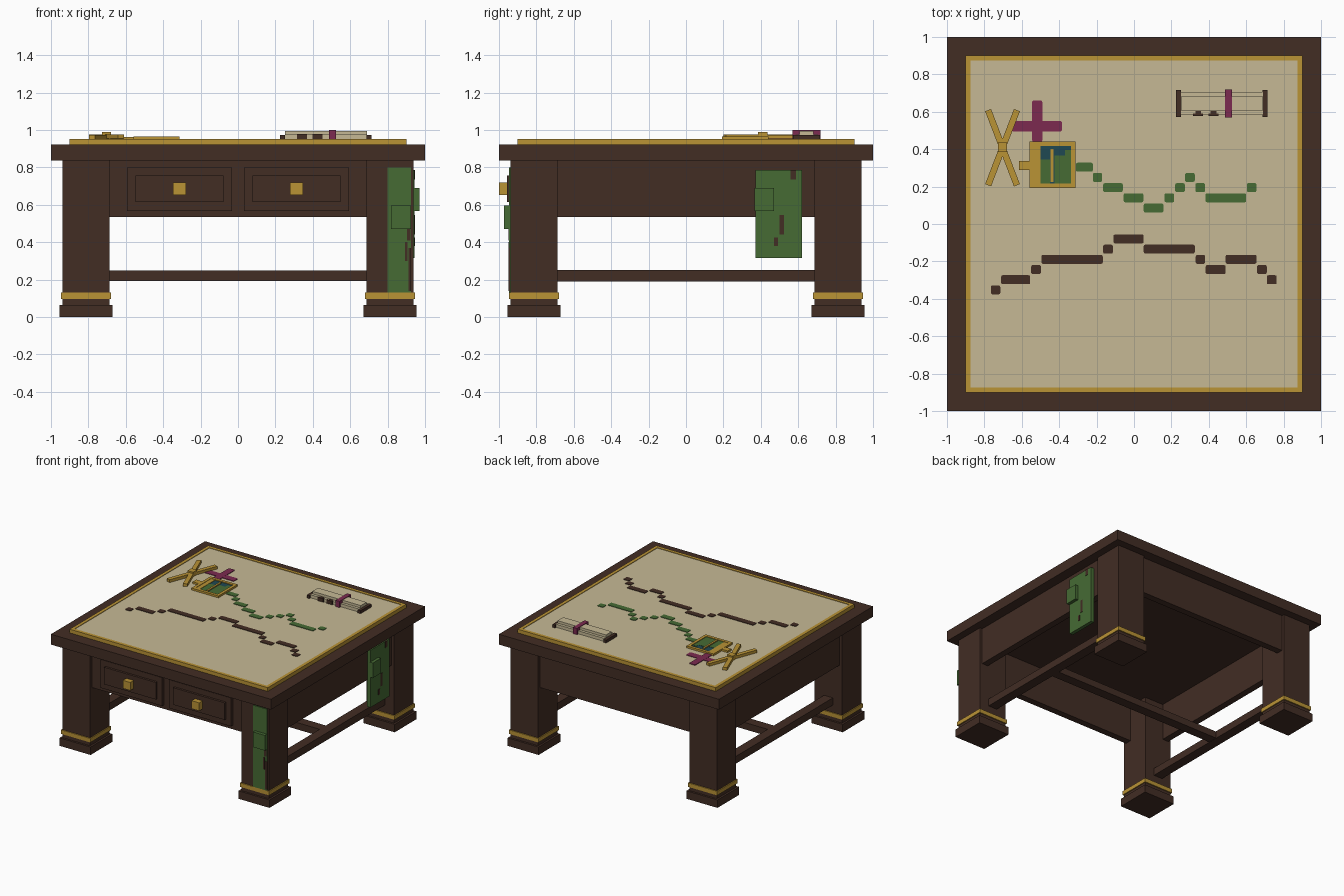
import bpy, bmesh, math
from mathutils import Matrix, Vector

old = bpy.data.objects.get("Cube")
if old:
    bpy.data.objects.remove(old, do_unlink=True)


def srgb(v):
    v /= 255
    return v / 12.92 if v < 0.04 else ((v + 0.055) / 1.055) ** 2.4


def material(name, r, g, b):
    m = bpy.data.materials.new(name)
    m.use_nodes = True
    col = (srgb(r), srgb(g), srgb(b), 1)
    m.diffuse_color = col
    bsdf = m.node_tree.nodes["Principled BSDF"]
    bsdf.inputs["Base Color"].default_value = col
    bsdf.inputs["Roughness"].default_value = 0.9
    return m


WOOD = material("dark wood", 66, 45, 36)
GOLD = material("brass", 186, 147, 53)
PAPER = material("parchment", 198, 185, 149)
GREEN = material("moss green", 70, 107, 52)
PURPLE = material("plum", 124, 42, 80)
TEAL = material("deep teal", 30, 72, 82)


def boxes(name, mat, spans, bevel=0):
    """One object made of boxes, each given as (x0, x1, y0, y1, z0, z1)."""
    bm = bmesh.new()
    for x0, x1, y0, y1, z0, z1 in spans:
        mid = Vector((x0 + x1, y0 + y1, z0 + z1)) / 2
        size = Matrix.Diagonal((x1 - x0, y1 - y0, z1 - z0, 1))
        made = bmesh.ops.create_cube(bm, size=1, matrix=Matrix.Translation(mid) @ size)
        if bevel:
            upright = {e for v in made["verts"] for e in v.link_edges
                       if abs(e.verts[0].co.z - e.verts[1].co.z) > 1e-4}
            bmesh.ops.bevel(bm, geom=list(upright), offset=bevel, segments=2,
                            profile=0.5, affect="EDGES")
    me = bpy.data.meshes.new(name)
    bm.to_mesh(me)
    bm.free()
    ob = bpy.data.objects.new(name, me)
    me.materials.append(mat)
    bpy.context.collection.objects.link(ob)
    return ob


def square(name, mat, cx, cy, half, z0, z1):
    return boxes(name, mat, [(cx - half, cx + half, cy - half, cy + half, z0, z1)])


def rim(name, mat, x0, x1, y0, y1, w, z0, z1):
    return boxes(name, mat, [
        (x0, x1, y0, y0 + w, z0, z1), (x0, x1, y1 - w, y1, z0, z1),
        (x0, x0 + w, y0 + w, y1 - w, z0, z1), (x1 - w, x1, y0 + w, y1 - w, z0, z1)])


# Table top with brass border and map sheet
square("table_top", WOOD, 0, 0, 1, 0.837, 0.922)
rim("brass_border", GOLD, -0.9, 0.9, -0.9, 0.9, 0.027, 0.922, 0.952)
square("map_sheet", PAPER, 0, 0, 0.873, 0.922, 0.948)

# Four legs with feet and brass collars
for sx, side in ((-1, "right"), (1, "left")):
    for sy, end in ((-1, "front"), (1, "back")):
        x, y, tag = sx * 0.813, sy * 0.813, f"{end}_{side}"
        square(f"leg_{tag}", WOOD, x, y, 0.125, 0.06, 0.837)
        square(f"foot_{tag}", WOOD, x, y, 0.141, 0, 0.065)
        square(f"collar_{tag}", GOLD, x, y, 0.133, 0.097, 0.13)

# Aprons and H-shaped stretcher
L = 0.69
for s, side, end in ((-1, "right", "front"), (1, "left", "back")):
    a, b = sorted((s * 0.86, s * 0.915))
    boxes(f"apron_{end}", WOOD, [(-L, L, a, b, 0.535, 0.837)])
    boxes(f"apron_{side}", WOOD, [(a, b, -L, L, 0.535, 0.837)])
    boxes(f"stretcher_{side}", WOOD,
          [(s * 0.813 - 0.04, s * 0.813 + 0.04, -L, L, 0.19, 0.25)])
boxes("cross_stretcher", WOOD, [(-0.773, 0.773, -0.04, 0.04, 0.192, 0.248)])

# Two drawers with raised panels and square knobs
for s, side in ((-1, "right"), (1, "left")):
    c = s * 0.313
    boxes(f"drawer_{side}", WOOD, [(c - 0.28, c + 0.28, -0.938, -0.9, 0.567, 0.80)])
    boxes(f"drawer_panel_{side}", WOOD, [(c - 0.235, c + 0.235, -0.956, -0.93, 0.615, 0.755)])
    boxes(f"drawer_knob_{side}", GOLD, [(c - 0.034, c + 0.034, -1, -0.95, 0.652, 0.718)])

# Routes drawn on the map as runs of cells: (first x, last x, row)
STEP = 0.0545
green_runs = [(-0.31, -0.22, 3), (-0.22, -0.17, 2), (-0.165, -0.06, 1), (-0.055, 0.05, 0),
              (0.052, 0.158, -1), (0.163, 0.215, 0), (0.22, 0.272, 1), (0.273, 0.325, 2),
              (0.328, 0.38, 1), (0.382, 0.6, 0), (0.603, 0.655, 1)]
brown_runs = [(-0.765, -0.715, -5), (-0.71, -0.555, -4), (-0.55, -0.497, -3),
              (-0.495, -0.167, -2), (-0.165, -0.113, -1), (-0.11, 0.052, 0),
              (0.052, 0.325, -1), (0.33, 0.38, -2), (0.383, 0.49, -3), (0.49, 0.655, -2),
              (0.658, 0.71, -3), (0.71, 0.763, -4)]
for name, mat, runs, base in (("green_route", GREEN, green_runs, 0.14),
                              ("brown_route", WOOD, brown_runs, -0.08)):
    boxes(name, mat, [(a, b, base + r * STEP - 0.024, base + r * STEP + 0.024, 0.946, 0.952)
                      for a, b, r in runs], bevel=0.008)

# Plum cross marker
boxes("cross_marker", PURPLE, [(-0.545, -0.49, 0.44, 0.66, 0.946, 0.953),
                               (-0.655, -0.385, 0.495, 0.55, 0.946, 0.9525)], bevel=0.008)

# Framed instrument with coloured face, needle and handle
rim("instrument_frame", GOLD, -0.56, -0.313, 0.193, 0.442, 0.024, 0.946, 0.964)
boxes("instrument_side", GOLD, [(-0.54, -0.5, 0.21, 0.425, 0.946, 0.961)])
boxes("instrument_handle", GOLD, [(-0.615, -0.54, 0.29, 0.337, 0.946, 0.963)])
boxes("instrument_face", TEAL, [(-0.502, -0.335, 0.21, 0.42, 0.946, 0.957)])
boxes("instrument_green", GREEN, [(-0.5, -0.45, 0.215, 0.345, 0.955, 0.959),
                                  (-0.425, -0.337, 0.215, 0.365, 0.955, 0.959),
                                  (-0.37, -0.337, 0.365, 0.395, 0.955, 0.959)])
boxes("instrument_needle", GOLD, [(-0.446, -0.43, 0.225, 0.4, 0.955, 0.965)])

# Crossed dividers with a pivot block
for s, name, z in ((-1, "divider_arm_a", 0.95), (1, "divider_arm_b", 0.953)):
    arm = boxes(name, GOLD, [(-0.017, 0.017, -0.215, 0.215, 0, 0.023)])
    arm.location = (-0.703, 0.408, z)
    arm.rotation_euler.z = s * math.radians(21)
square("divider_pivot", GOLD, -0.703, 0.41, 0.025, 0.95, 0.988)

# Rolled scroll with end caps, band and ink spots
boxes("scroll_body", PAPER, [(0.25, 0.69, 0.585, 0.705, 0.95, 0.975),
                             (0.25, 0.69, 0.608, 0.682, 0.95, 0.995)])
boxes("scroll_caps", WOOD, [(0.225, 0.25, 0.572, 0.717, 0.946, 0.972),
                            (0.688, 0.713, 0.572, 0.717, 0.946, 0.972)])
boxes("scroll_band", PURPLE, [(0.487, 0.524, 0.57, 0.72, 0.946, 0.999)])
boxes("scroll_spots", WOOD, [(x - w, x + w, 0.578, y, 0.946, 0.977)
                             for x in (0.343, 0.425) for w, y in ((0.027, 0.592), (0.015, 0.603))])

# Moss cloth on the front leg, with a pocket and stains
boxes("front_cloth", GREEN, [(0.80, 0.925, -0.946, -0.93, 0.13, 0.80)])
boxes("front_pocket", GREEN, [(0.818, 0.925, -0.973, -0.94, 0.47, 0.595)])
boxes("front_stains", WOOD, [(0.903, 0.922, -0.949, -0.94, 0.41, 0.47),
                             (0.893, 0.906, -0.949, -0.94, 0.30, 0.40),
                             (0.912, 0.926, -0.949, -0.94, 0.14, 0.37)])

# Moss cloth hanging over the left apron, with a pocket and stains
boxes("side_cloth", GREEN, [(0.914, 0.944, 0.372, 0.62, 0.315, 0.785)])
boxes("side_pocket", GREEN, [(0.94, 0.97, 0.366, 0.47, 0.567, 0.69)])
boxes("side_stains", WOOD, [(0.94, 0.947, 0.56, 0.588, 0.735, 0.786),
                            (0.94, 0.947, 0.50, 0.523, 0.44, 0.545),
                            (0.94, 0.947, 0.47, 0.492, 0.38, 0.425)])
